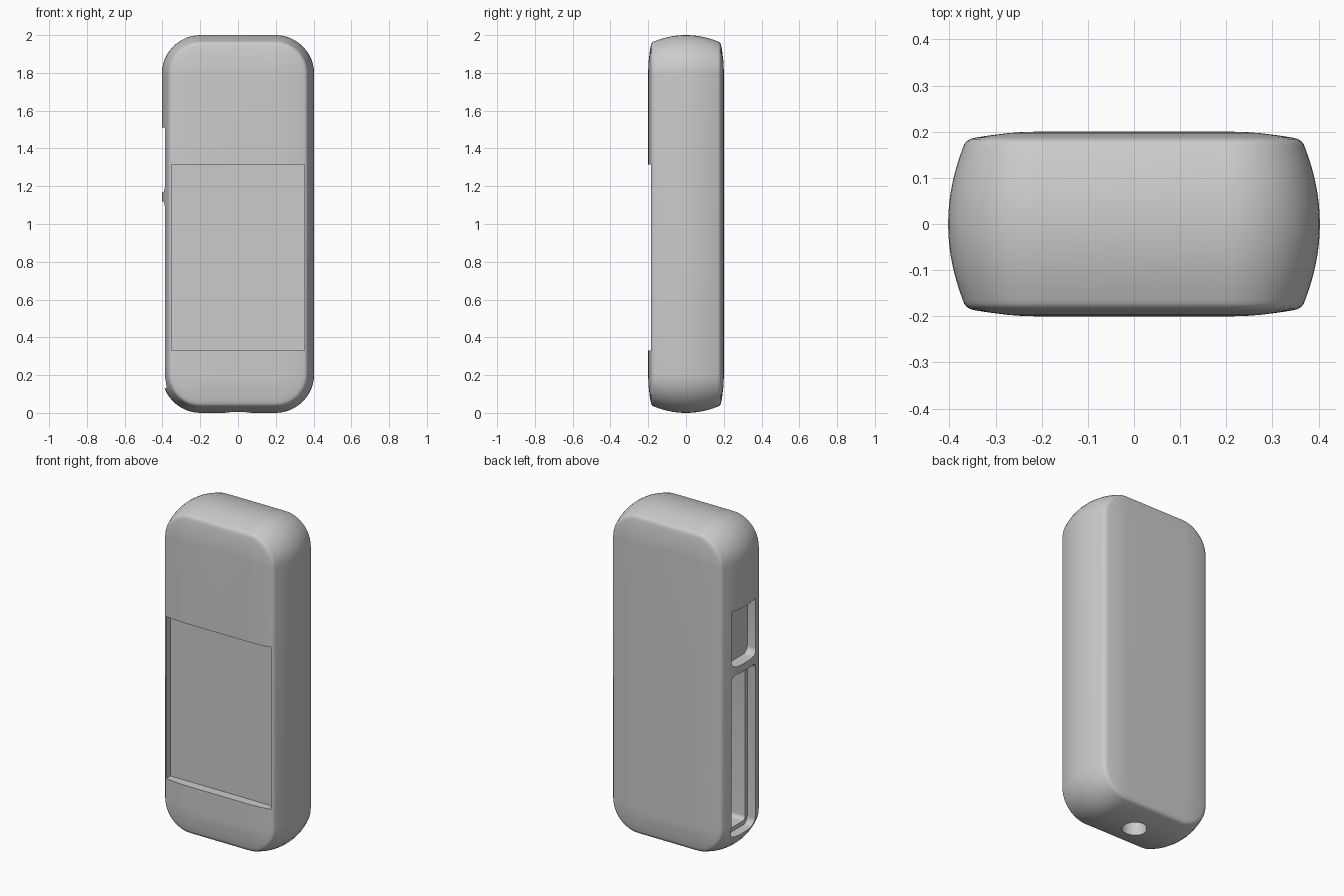
import bpy, bmesh, math

if "Cube" in bpy.data.objects:
    bpy.data.objects.remove(bpy.data.objects["Cube"])


def outline(hw, hh, r_bottom, r_top, seg=12):
    """Rounded rectangle about the origin, counter-clockwise."""
    pts = []
    for i, (sx, sy, r) in enumerate([(1, 1, r_top), (-1, 1, r_top),
                                     (-1, -1, r_bottom), (1, -1, r_bottom)]):
        n = seg if r > 0 else 0
        for k in range(n + 1):
            a = math.pi / 2 * (i + (k / n if n else 0))
            pts.append((sx * (hw - r) + r * math.cos(a) * (r > 0),
                        sy * (hh - r) + r * math.sin(a) * (r > 0)))
    return pts


def loft(name, rings):
    """Closed solid through rings with equal point counts."""
    bm = bmesh.new()
    vs = [[bm.verts.new(p) for p in ring] for ring in rings]
    for a, b in zip(vs, vs[1:]):
        for i in range(len(a)):
            j = (i + 1) % len(a)
            bm.faces.new((a[i], a[j], b[j], b[i]))
    bm.faces.new(vs[0][::-1])
    bm.faces.new(vs[-1])
    bmesh.ops.recalc_face_normals(bm, faces=bm.faces)
    me = bpy.data.meshes.new(name)
    bm.to_mesh(me)
    bm.free()
    ob = bpy.data.objects.new(name, me)
    bpy.context.collection.objects.link(ob)
    return ob


def side_pocket(name, x0, x1, hw, z0, z1, rb, rt):
    """Cutter running along x, with a rounded outline in y and z."""
    zc = (z0 + z1) / 2
    pts = outline(hw, (z1 - z0) / 2, rb, rt, 6)
    return loft(name, [[(x, u, zc + v) for u, v in pts] for x in (x0, x1)])


# body: bulged rim, tight shoulder, slightly crowned faces (inset, depth)
half = [(0.032 * (k / 8) ** 2, 0.165 * k / 8) for k in range(9)]
half += [(0.035, 0.173), (0.040, 0.1795), (0.047, 0.184), (0.06, 0.1875),
         (0.09, 0.192), (0.13, 0.197), (0.16, 0.1993), (0.185, 0.2)]
profile = [(d, -y) for d, y in half[:0:-1]] + half
rings = []
for d, y in profile:
    r = 0.205 - d
    rings.append([(u, y, 1 + v) for u, v in outline(0.403 - d, 1 - d, r, r)])
body = loft("body", rings)

# cutters: front panel recess, two side pockets, deeper slot, bottom socket
panel = outline(0.352, 0.4925, 0, 0)
cutters = [
    loft("panel_cutter", [[(u, y, 0.8225 + v) for u, v in panel] for y in (-0.3, -0.145)]),
    side_pocket("upper_pocket_cutter", -0.5, -0.33, 0.117, 1.167, 1.51, 0.04, 0.008),
    side_pocket("lower_pocket_cutter", -0.5, -0.33, 0.117, 0.13, 1.12, 0.04, 0.04),
    side_pocket("inner_slot_cutter", -0.4, -0.15, 0.097, 0.155, 1.095, 0.025, 0.025),
]
bpy.ops.mesh.primitive_cylinder_add(vertices=48, radius=0.07, depth=0.4, location=(0, 0, 0))
cutters.append(bpy.context.object)

bpy.ops.object.select_all(action='DESELECT')
bpy.context.view_layer.objects.active = body
body.select_set(True)
for c in cutters:
    c.hide_render = True
    m = body.modifiers.new("cut", 'BOOLEAN')
    m.operation = 'DIFFERENCE'
    m.solver = 'EXACT'
    m.object = c
    bpy.ops.object.modifier_apply(modifier=m.name)
for c in cutters:
    bpy.data.objects.remove(c)

# one plain grey
grey = bpy.data.materials.new("light grey")
grey.diffuse_color = (0.6, 0.6, 0.6, 1)
grey.use_nodes = True
grey.node_tree.nodes["Principled BSDF"].inputs["Base Color"].default_value = grey.diffuse_color
body.data.materials.clear()
body.data.materials.append(grey)
bpy.ops.object.shade_smooth_by_angle(angle=math.radians(35))
